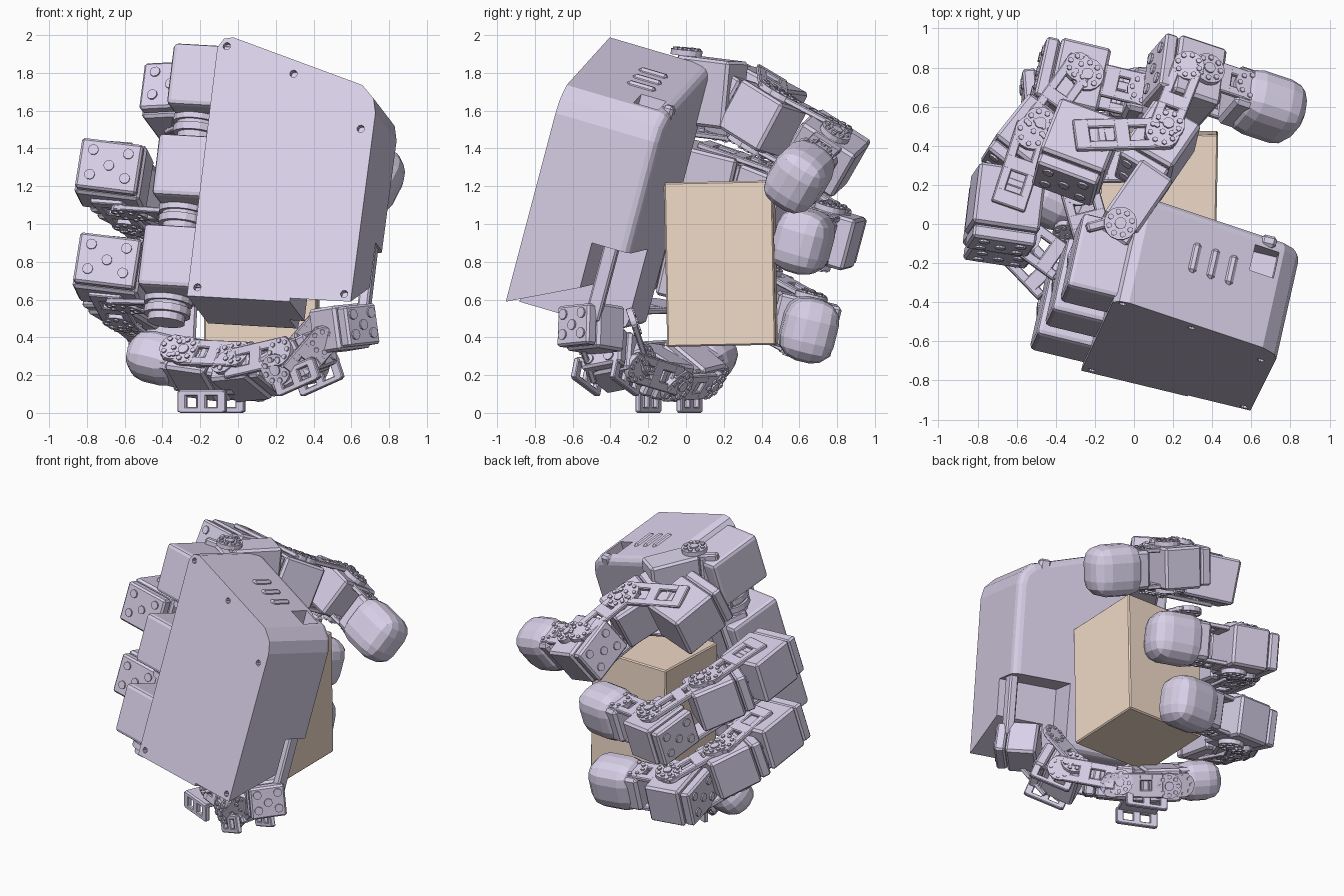
import bpy, bmesh, math
from mathutils import Vector as V, Matrix

if "Cube" in bpy.data.objects:
    bpy.data.objects.remove(bpy.data.objects["Cube"])


def material(name, col):
    m = bpy.data.materials.new(name)
    m.diffuse_color = (*col, 1)
    m.use_nodes = True
    m.node_tree.nodes["Principled BSDF"].inputs["Base Color"].default_value = m.diffuse_color
    return m


LILAC = material("lilac", (0.70, 0.64, 0.82))
TAN = material("tan", (0.88, 0.71, 0.58))


def frame(c, d, up):
    """Local x along d, local z as close to up as possible."""
    x = V(d).normalized()
    y = V(up).cross(x).normalized()
    z = x.cross(y)
    m = Matrix((x, y, z)).transposed().to_4x4()
    m.translation = V(c)
    return m


def box(bm, c, s, bevel=0.0, seg=1):
    vs = bmesh.ops.create_cube(bm, size=1, matrix=Matrix.Translation(c) @ Matrix.Diagonal((*s, 1)))['verts']
    if bevel:
        es = list({e for v in vs for e in v.link_edges})
        bmesh.ops.bevel(bm, geom=es, offset=bevel, segments=seg, profile=0.5, affect='EDGES')


def disc(bm, c, r, h, axis='z', n=16):
    rot = Matrix.Rotation(math.pi / 2, 4, 'Y') if axis == 'x' else Matrix()
    bmesh.ops.create_cone(bm, cap_ends=True, segments=n, radius1=r, radius2=r, depth=h,
                          matrix=Matrix.Translation(c) @ rot)


def finish(name, bm, m=Matrix(), mat=LILAC):
    bmesh.ops.recalc_face_normals(bm, faces=bm.faces[:])
    me = bpy.data.meshes.new(name)
    bm.to_mesh(me)
    bm.free()
    ob = bpy.data.objects.new(name, me)
    ob.matrix_world = m
    me.materials.append(mat)
    bpy.context.collection.objects.link(ob)
    return ob


def motor(name, c, d, up, s, horn=0.2):
    """Servo: case, rear cap, bolt dots on the rear face, bolted horn rings top and bottom."""
    bm = bmesh.new()
    lx, ly, lz = s
    box(bm, (0.03, 0, 0), (lx - 0.06, ly, lz), 0.015)
    box(bm, (-lx / 2 + 0.02, 0, 0), (0.07, ly * 0.94, lz * 0.9), 0.012)
    for a, b in ((0, 0), (.27, .25), (-.27, .25), (.27, -.2), (-.27, -.2)):
        disc(bm, (-lx / 2 - 0.015, a * ly, b * lz), 0.028, 0.02, 'x', 10)
    for sg in (1, -1) if horn else ():
        x, z = lx * horn, sg * (lz / 2 + 0.015)
        disc(bm, (x, 0, z), 0.085, 0.03)
        disc(bm, (x, 0, z + sg * 0.015), 0.03, 0.02, n=10)
        for k in range(8):
            t = k * math.pi / 4
            disc(bm, (x + .06 * math.cos(t), .06 * math.sin(t), z + sg * 0.015), 0.015, 0.02, n=6)
    return finish(name, bm, frame(c, d, up))


def bracket(name, a, b, up, gap, w=0.16, sides=(1, -1)):
    """U bracket: slotted side plates joined by a web, with a bolted horn at the far end."""
    a, b = V(a), V(b)
    L = (b - a).length
    r = w / 2
    bm = bmesh.new()
    for sg in sides:
        z = sg * (gap / 2 + 0.01)
        for y in (-r + .025, r - .025):
            box(bm, (0, y, z), (L, 0.05, 0.03), 0.006)
        for x in (-L / 2, 0, L / 2):
            box(bm, (x, 0, z), (0.08, w, 0.031), 0.006)
        disc(bm, (L / 2, 0, z), r, 0.032)
        for k in range(8):
            t = k * math.pi / 4
            disc(bm, (L / 2 + r * .72 * math.cos(t), r * .72 * math.sin(t), z + sg * 0.015), 0.014, 0.02, n=6)
    box(bm, (-L / 4, 0, 0), (0.05, w, gap + 0.02), 0.01)
    return finish(name, bm, frame((a + b) / 2, b - a, up))


def fingertip(name, c, d, up, s=(0.37, 0.29, 0.34)):
    """Rounded low-poly pad."""
    bm = bmesh.new()
    box(bm, (0, 0, 0), s, 0.11, 3)
    box(bm, (-s[0] * 0.40, 0, 0), (0.14, s[1] * 0.8, s[2] * 0.75), 0.02)
    return finish(name, bm, frame(c, d, up))


# Palm frame: u across, w into the depth, v upwards along the palm
U = V((0.97, -0.235, -0.056)).normalized()
UP = V((0.155, 0.246, 0.957)).normalized()
PM = frame((-0.27, -0.75, 0.62), U, UP)
W = PM.to_3x3() @ V((0, 1, 0))

# Palm shell
bm = bmesh.new()
outline = [(0, 0), (0.89, 0), (0.9, 1.06), (0.88, 1.14), (0.81, 1.21), (0.08, 1.43), (0.03, 1.42), (0, 1.37)]
f = bm.faces.new([bm.verts.new((x, 0, z)) for x, z in outline])
ext = bmesh.ops.extrude_face_region(bm, geom=[f])['geom']
back = [g for g in ext if isinstance(g, bmesh.types.BMVert)]
bmesh.ops.translate(bm, verts=back, vec=(0, 0.58, 0))
rim = [e for e in bm.edges if e.verts[0] in back and e.verts[1] in back]
bmesh.ops.bevel(bm, geom=rim, offset=0.05, segments=3, profile=0.5, affect='EDGES')
palm = finish("palm", bm, PM)

# Palm cutters: thumb pocket, sloped underside, top cable slot, screw holes
cutters = []
for s, c, a in (((0.60, 0.42, 0.64), (0.78, 0.58, 0.13), 0),
                ((0.62, 1.0, 0.4), (0.87, 0.30, -0.055), 0.46),
                ((0.13, 0.14, 0.2), (0.72, 0.44, 1.22), 0)):
    bm = bmesh.new()
    box(bm, (0, 0, 0), s)
    cutters.append(finish("palm_cutter", bm, PM @ Matrix.Translation(c) @ Matrix.Rotation(a, 4, 'X')))
bm = bmesh.new()
for x, z in ((0.05, 1.38), (0.43, 1.25), (0.83, 0.97), (0.05, 0.05), (0.85, 0.06)):
    bmesh.ops.create_cone(bm, cap_ends=True, segments=10, radius1=.02, radius2=.02, depth=0.08,
                          matrix=Matrix.Translation((x, 0, z)) @ Matrix.Rotation(math.pi / 2, 4, 'X'))
cutters.append(finish("screw_cutter", bm, PM))
for c in cutters:
    c.hide_render = True
    c.hide_set(True)
    mod = palm.modifiers.new("cut", 'BOOLEAN')
    mod.operation = 'DIFFERENCE'
    mod.object = c
    mod.solver = 'EXACT'

# Palm details: lug and ribs on top, post in the thumb pocket
bm = bmesh.new()
box(bm, (0.72, 0.55, 1.17), (0.08, 0.06, 0.16), 0.015)
for i in range(3):
    box(bm, (0.36 + i * 0.1, 0.34, 1.33 - i * 0.03), (0.05, 0.16, 0.06), 0.015)
box(bm, (0.85, 0.47, 0.26), (0.06, 0.08, 0.42), 0.01)
finish("palm_lugs", bm, PM)

# Held box
bm = bmesh.new()
box(bm, (0, 0, 0), (0.6, 0.575, 0.87), 0.008)
finish("held_box", bm, Matrix.Translation((0.125, 0.185, 0.79)) @ Matrix.Rotation(0.02, 4, 'X')
       @ Matrix.Rotation(-0.02, 4, 'Z'), TAN)

# Fingers: base motor beside the palm, then knuckle, middle, distal motors and tip
UP3 = V((0.15, 0.52, 0.84))
fingers = {
    "lower": (UP, (-0.67, 0.02, 0.76), (0.12, 1, -0.25), (-0.60, 0.33, 0.63), (0.5, 0.8, -0.3),
              (-0.39, 0.62, 0.47), (0.08, 0.65, 0.44)),
    "middle": (UP, (-0.66, 0.08, 1.26), (0.12, 1, -0.25), (-0.55, 0.42, 1.14), (0.6, 0.75, -0.3),
               (-0.32, 0.74, 0.94), (0.18, 0.62, 0.91)),
    "upper": (UP3, (-0.29, 0.37, 1.65), (0.37, 0.93, -0.5), (0.12, 0.38, 1.57), (0.55, 0.8, -0.5),
              (0.26, 0.74, 1.38), (0.68, 0.6, 1.25)),
}
for i, (n, (up, mcp, d1, pip, d2, dip, tip)) in enumerate(fingers.items()):
    base = V((-0.33, -0.45, 0.78)) + UP * 0.5 * i
    bm = bmesh.new()
    box(bm, (0.03, 0, 0), (0.36, 0.4, 0.34), 0.025, 2)
    for r, z in ((0.13, -0.18), (0.11, -0.215), (0.125, -0.24), (0.1, -0.28)):
        disc(bm, (-0.03, 0.06, z), r, 0.04)
    finish(n + "_base_motor", bm, frame(base, U, UP))
    hub = base + W * 0.1
    bracket(n + "_base_bracket", hub, hub.lerp(V(mcp), 0.7), UP, 0.38, 0.2, (-1,))
    motor(n + "_knuckle_motor", mcp, d1, up, (0.38, 0.35, 0.3), 0)
    bracket(n + "_knuckle_bracket", mcp, pip, up, 0.30, 0.18)
    motor(n + "_middle_motor", pip, d2, up, (0.36, 0.28, 0.29))
    bracket(n + "_middle_bracket", pip, dip, up, 0.29, 0.16)
    dt = V(tip) - V(dip)
    motor(n + "_distal_motor", dip, dt, up, (0.32, 0.34, 0.28))
    end = V(tip) - dt.normalized() * 0.15
    bracket(n + "_tip_bracket", V(dip) + dt.normalized() * 0.02, end, up, 0.22, 0.17)
    fingertip(n + "_fingertip", tip, dt, up)

# Extra yoke of the raised upper finger
motor("upper_yoke", (-0.0, 0.1, 1.70), (0.55, 0.8, -0.1), UP, (0.4, 0.2, 0.36), -0.35)

# Thumb: chain curling under the box
side = V((0.4, -0.75, 0.25))
motor("thumb_base_motor", (0.56, -0.5, 0.45), (-0.6, 0.6, -0.1), (0.1, -0.2, 1), (0.26, 0.25, 0.24), 0)
chain = [(0.45, -0.42, 0.43), (0.32, -0.37, 0.28), (0.06, -0.17, 0.22), (-0.18, 0.0, 0.23), (-0.43, 0.12, 0.29)]
for k in range(1, 4):
    a, b, c = (V(chain[j]) for j in (k - 1, k, k + 1))
    motor("thumb_motor_%d" % k, b, c - a, side, (0.3, 0.22, 0.27))
    bracket("thumb_bracket_%d" % k, b, a, side, 0.28, 0.16)
bracket("thumb_tip_bracket", chain[3], V(chain[3]).lerp(V(chain[4]), 0.5), side, 0.25, 0.16)
fingertip("thumb_tip", chain[4], V(chain[4]) - V(chain[3]), side, (0.32, 0.26, 0.26))

# Slotted feet under the thumb
for n, c, d in (("thumb_foot_inner", (-0.14, -0.09, 0.06), (-1, 0.45, 0)),
                ("thumb_foot_outer", (0.37, -0.42, 0.19), (-1, 0.6, -0.45))):
    bm = bmesh.new()
    for y in (-0.12, 0.12):
        for z in (-0.045, 0.045):
            box(bm, (0, y, z), (0.26, 0.03, 0.03), 0.005)
        for x in (-0.115, 0, 0.115):
            box(bm, (x, y, 0), (0.05, 0.03, 0.11), 0.005)
    box(bm, (0, 0, 0.05), (0.26, 0.26, 0.03), 0.005)
    finish(n, bm, frame(c, d, (0, 0, 1)))
